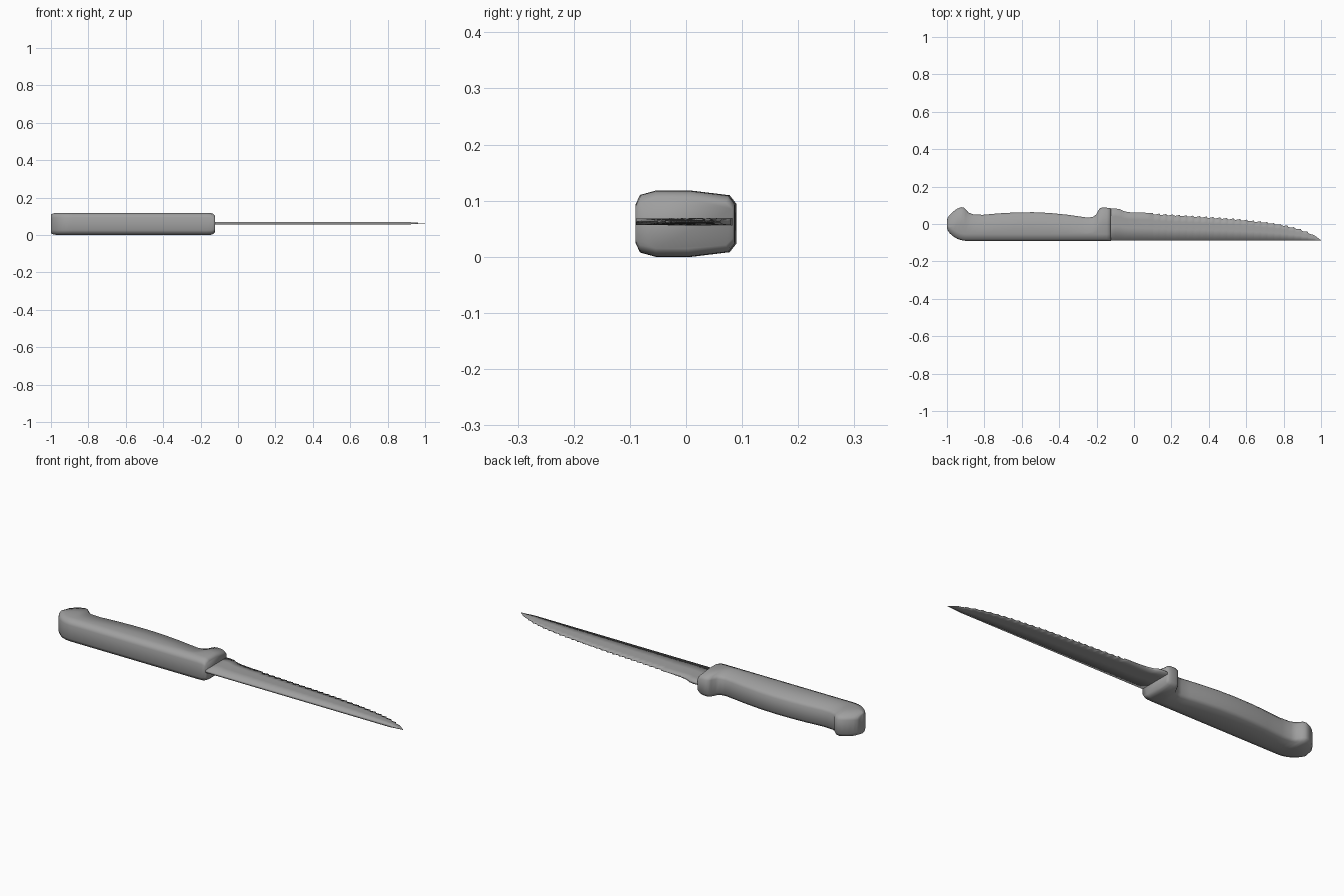
import bpy, bmesh, math

if "Cube" in bpy.data.objects:
    bpy.data.objects.remove(bpy.data.objects["Cube"])

ZC = 0.059          # mid height of the handle
ZB = 0.0625         # mid height of the blade

# Dark grey shared by both parts
grey = bpy.data.materials.new("dark_grey")
grey.diffuse_color = (0.35, 0.35, 0.35, 1)
grey.use_nodes = True
grey.node_tree.nodes["Principled BSDF"].inputs["Base Color"].default_value = grey.diffuse_color


def loft(name, rings, angle):
    """Skin a list of equal-length closed rings and cap both ends."""
    bm = bmesh.new()
    rows = [[bm.verts.new(p) for p in ring] for ring in rings]
    n = len(rows[0])
    for a, b in zip(rows, rows[1:]):
        for i in range(n):
            j = (i + 1) % n
            bm.faces.new((a[i], a[j], b[j], b[i]))
    bm.faces.new(rows[0])
    bm.faces.new(rows[-1])
    bmesh.ops.remove_doubles(bm, verts=bm.verts, dist=1e-5)
    bmesh.ops.recalc_face_normals(bm, faces=bm.faces)
    mesh = bpy.data.meshes.new(name)
    bm.to_mesh(mesh)
    bm.free()
    mesh.materials.append(grey)
    obj = bpy.data.objects.new(name, mesh)
    bpy.context.collection.objects.link(obj)
    bpy.ops.object.select_all(action='DESELECT')
    obj.select_set(True)
    bpy.context.view_layer.objects.active = obj
    bpy.ops.object.shade_smooth_by_angle(angle=math.radians(angle))
    return obj


def mirrored_ring(x, half, zc):
    """Closed ring from (y, half height) pairs mirrored about zc."""
    return ([(x, y, zc + h) for y, h in half] +
            [(x, y, zc - h) for y, h in reversed(half)])


def handle_ring(x, lo, hi, h):
    """Rounded, chamfered section, slightly domed on both broad faces."""
    s = min(1, (hi - lo) / 0.12)
    half = [(lo, .58 * h), (lo + .008 * s, .87 * h), (lo + .036 * s, h),
            (hi - .080 * s, h), (hi - .012 * s, .86 * h), (hi, .60 * h)]
    return mirrored_ring(x, half, ZC)


# Handle: pommel hook, swelling grip and front guard (x, low y, high y, half z)
stations = [
    (-1.0, -.020, .022, .048), (-.996, -.034, .034, .053),
    (-.985, -.050, .049, .057), (-.965, -.067, .068, .059),
    (-.945, -.079, .082, .059), (-.925, -.086, .090, .059),
    (-.910, -.089, .088, .059), (-.898, -.090, .077, .059),
    (-.885, -.090, .061, .059), (-.860, -.090, .052, .059),
    (-.810, -.090, .049, .059), (-.720, -.090, .057, .059),
    (-.630, -.090, .062, .059), (-.540, -.090, .063, .059),
    (-.450, -.090, .059, .059), (-.360, -.090, .050, .059),
    (-.290, -.090, .040, .059), (-.245, -.090, .034, .059),
    (-.220, -.090, .038, .059), (-.203, -.090, .050, .059),
    (-.192, -.090, .070, .059), (-.184, -.090, .083, .059),
    (-.170, -.090, .088, .059), (-.145, -.090, .087, .058),
    (-.132, -.090, .086, .054), (-.123, -.090, .083, .044)]
loft("handle", [handle_ring(*s) for s in stations], 180)

# Blade: straight spine, ground flank, scalloped cutting edge
EDGE = [(-.2, .078), (-.10, .083), (-.075, .079), (-.055, .069), (-.03, .063),
        (.10, .059), (.25, .049), (.40, .040), (.55, .029), (.70, .013),
        (.80, -.003), (.88, -.022), (.95, -.050), (1.0, -.087)]
TOOTH = 0.036


def edge_y(x):
    for (x0, y0), (x1, y1) in zip(EDGE, EDGE[1:]):
        if x <= x1:
            return y0 + (y1 - y0) * (x - x0) / (x1 - x0)
    return EDGE[-1][1]


def blade_ring(x, notch=0):
    lo, hi = -.089, edge_y(x) - notch
    tip = min(1, max(.15, (1 - x) / .08))
    thick = .0064 * tip
    ground = min(1, max(0, (x + .09) / .13))    # full thickness at the heel
    w = hi - lo
    thin = thick + (.0012 * tip - thick) * ground
    mid = thick + (.0054 * tip - thick) * ground
    half = [(lo, .9 * thick), (lo + .45 * w, mid),
            (lo + .75 * w, (mid + thin) / 2), (hi, thin)]
    return mirrored_ring(x, half, ZB)


rings = [blade_ring(x) for x in
         (-.18, -.10, -.085, -.075, -.065, -.055, -.04, -.02, .01, .04, .07)]
for k in range(24):
    x = .10 + k * TOOTH
    for f, d in ((0, 0), (.12, .007), (.4, .007), (.75, .0035)):
        rings.append(blade_ring(x + f * TOOTH, d))
rings += [blade_ring(x) for x in (.964, .98, 1.0)]
loft("blade", rings, 180)
